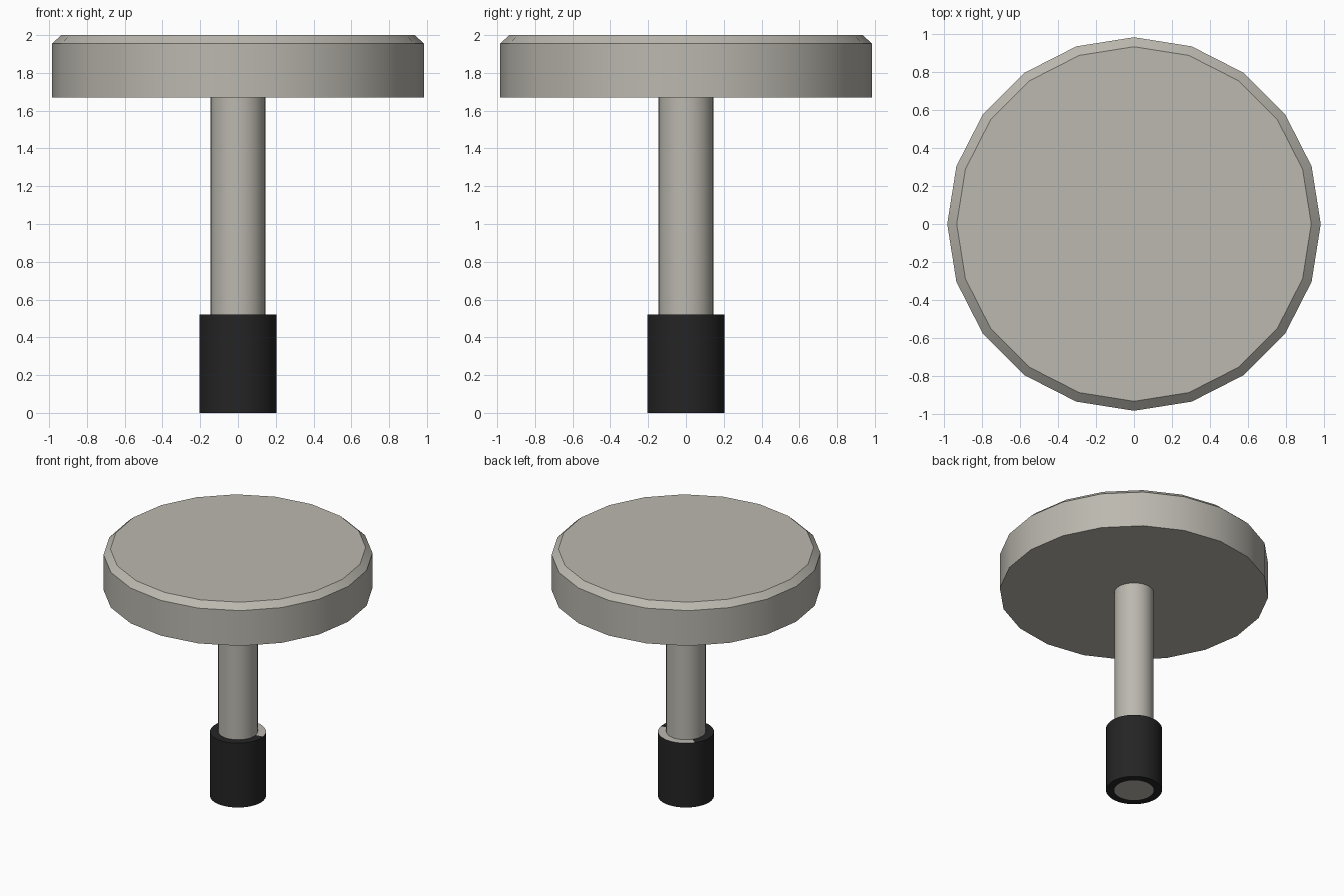
import bpy
import bmesh
import math

cube = bpy.data.objects.get("Cube")
if cube:
    bpy.data.objects.remove(cube)


def make_material(name, rgb):
    mat = bpy.data.materials.new(name)
    mat.use_nodes = True
    color = (*rgb, 1.0)
    mat.diffuse_color = color
    mat.node_tree.nodes["Principled BSDF"].inputs["Base Color"].default_value = color
    return mat


steel = make_material("warm grey steel", (0.50, 0.48, 0.43))
rubber = make_material("black sleeve", (0.018, 0.018, 0.018))


def lathe(name, profile, sides, materials, closed=False):
    """Turn a (radius, height) profile, listed from bottom to top, around z."""
    bm = bmesh.new()
    rings = []
    for radius, z in profile:
        angles = [math.tau * i / sides for i in range(sides)]
        rings.append([bm.verts.new((radius * math.cos(a), radius * math.sin(a), z))
                      for a in angles])
    pairs = list(zip(rings, rings[1:]))
    if closed:
        pairs.append((rings[-1], rings[0]))
    else:
        bm.faces.new(rings[0][::-1])
        bm.faces.new(rings[-1])
    for low, high in pairs:
        for i in range(sides):
            j = (i + 1) % sides
            bm.faces.new((low[i], low[j], high[j], high[i]))
    bmesh.ops.recalc_face_normals(bm, faces=bm.faces)
    mesh = bpy.data.meshes.new(name)
    bm.to_mesh(mesh)
    bm.free()
    for mat in materials:
        mesh.materials.append(mat)
    obj = bpy.data.objects.new(name, mesh)
    bpy.context.collection.objects.link(obj)
    bpy.ops.object.select_all(action="DESELECT")
    obj.select_set(True)
    bpy.context.view_layer.objects.active = obj
    bpy.ops.object.shade_smooth_by_angle(angle=math.radians(30))
    return obj


# Wide twenty-sided head with a chamfered top rim
lathe("head", [(0.985, 1.67), (0.985, 1.955), (0.935, 2.0)], 20, [steel])

# Round shank running the full length below the head
lathe("shank", [(0.145, 0.0), (0.145, 1.67)], 40, [steel])

# Dark sleeve around the lower end of the shank
sleeve = lathe("sleeve", [(0.145, 0.0), (0.205, 0.0), (0.205, 0.52), (0.145, 0.52)],
               40, [rubber, steel], closed=True)

# Bare metal on part of the sleeve's upper rim
for face in sleeve.data.polygons:
    angle = math.degrees(math.atan2(face.center.y, face.center.x))
    if face.normal.z > 0.9 and 5 < angle < 140:
        face.material_index = 1
